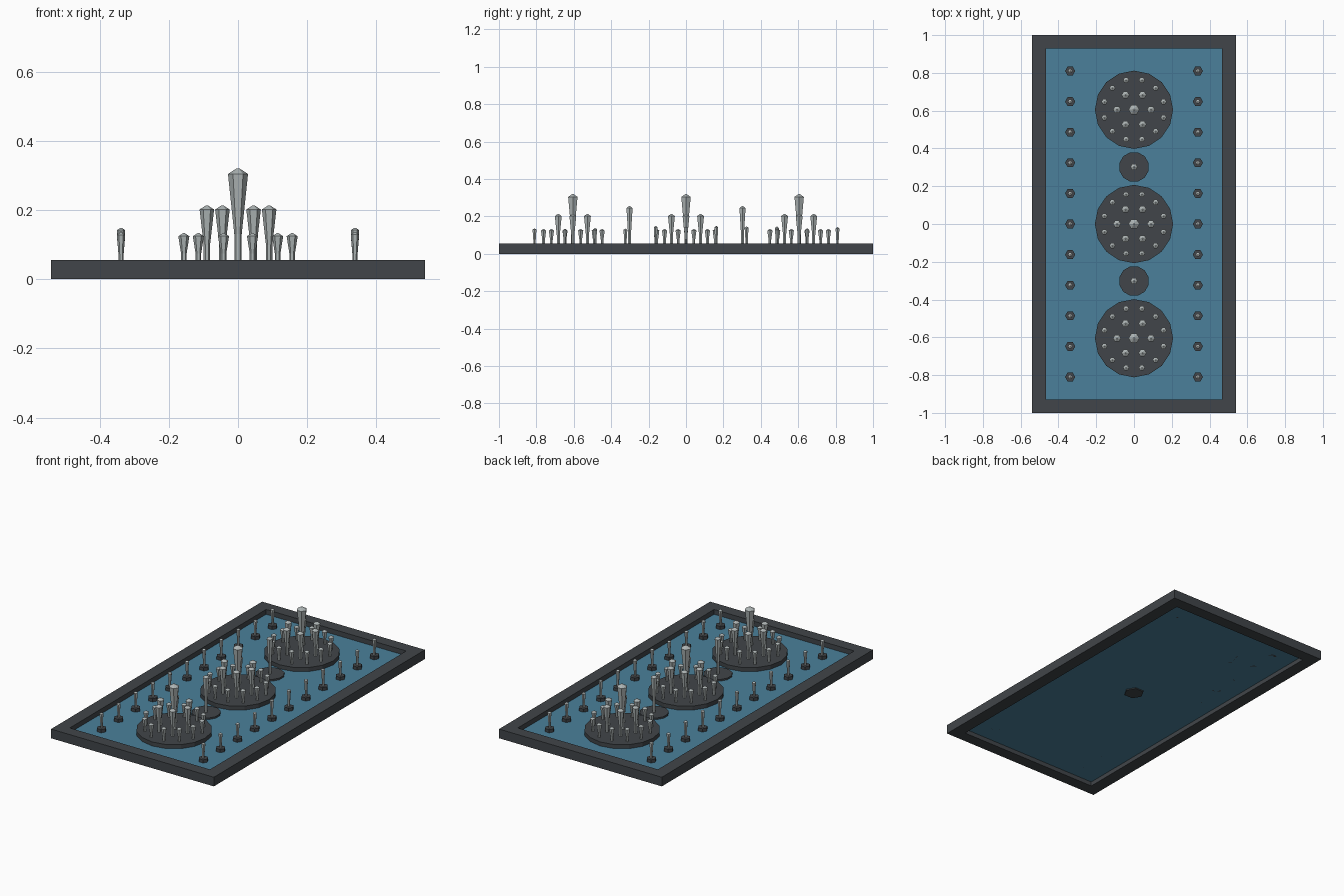
import bpy, bmesh, math, random

random.seed(4)
cube = bpy.data.objects.get("Cube")
if cube:
    bpy.data.objects.remove(cube, do_unlink=True)


def material(name, rgb):
    m = bpy.data.materials.new(name)
    m.use_nodes = True
    m.diffuse_color = (*rgb, 1)
    m.node_tree.nodes["Principled BSDF"].inputs["Base Color"].default_value = (*rgb, 1)
    return m


STONE = material("dark stone", (0.053, 0.060, 0.067))
WATER = material("pool blue", (0.069, 0.216, 0.325))
SPRAY = material("pale spray", (0.42, 0.46, 0.46))

FLOOR = 0.026   # pool water level
RIM = 0.055     # top of the surround


def finish(name, bm, mat):
    bmesh.ops.recalc_face_normals(bm, faces=bm.faces)
    mesh = bpy.data.meshes.new(name)
    bm.to_mesh(mesh)
    bm.free()
    mesh.materials.append(mat)
    obj = bpy.data.objects.new(name, mesh)
    bpy.context.collection.objects.link(obj)
    return obj


def lathe(bm, x, y, profile, sides, turn=0.0):
    """Faceted turned shape from (radius, height) pairs, closed at both ends."""
    rings = []
    for r, z in profile:
        rings.append([bm.verts.new((x + r * math.cos(turn + math.tau * i / sides),
                                    y + r * math.sin(turn + math.tau * i / sides), z))
                      for i in range(sides)])
    for a, b in zip(rings, rings[1:]):
        for i in range(sides):
            j = (i + 1) % sides
            bm.faces.new((a[i], a[j], b[j], b[i]))
    bm.faces.new(rings[0][::-1])
    bm.faces.new(rings[-1])


def jet(bm, x, y, base, top, radius, turn=0.0):
    """Narrow stem flaring upward to a low pointed cap."""
    h = top - base
    stem = 0.005 + radius * 0.2
    lathe(bm, x, y, [(stem, base), (stem, base + 0.3 * h),
                     (radius, top - 0.55 * radius), (radius * 0.15, top)], 6, turn)


# Rectangular surround
bm = bmesh.new()
loops = []
for hx, hy, z in ((0.54, 1, 0), (0.54, 1, RIM), (0.465, 0.93, RIM), (0.465, 0.93, 0)):
    loops.append([bm.verts.new((sx * hx, sy * hy, z))
                  for sx, sy in ((-1, -1), (1, -1), (1, 1), (-1, 1))])
for k in range(4):
    a, b = loops[k], loops[(k + 1) % 4]
    for i in range(4):
        j = (i + 1) % 4
        bm.faces.new((a[i], a[j], b[j], b[i]))
finish("pool_surround", bm, STONE)

# Water sheet
bm = bmesh.new()
bm.faces.new([bm.verts.new((sx * 0.465, sy * 0.93, FLOOR))
              for sx, sy in ((-1, -1), (1, -1), (1, 1), (-1, 1))])
finish("water_surface", bm, WATER)

# Drain under the middle of the pool
bm = bmesh.new()
lathe(bm, 0, 0, [(0.056, FLOOR - 0.006), (0.056, FLOOR + 0.004)], 6)
finish("drain", bm, STONE)

# Three large platforms with rings of jets
for label, cy in (("front", -0.605), ("middle", 0), ("back", 0.605)):
    bm = bmesh.new()
    lathe(bm, 0, cy, [(0.207, FLOOR), (0.207, 0.05)], 16)
    finish(label + "_platform", bm, STONE)
    bm = bmesh.new()
    jet(bm, 0, cy, 0.05, 0.32, 0.029)
    for count, ring, top, radius, start in ((6, 0.09, 0.213, 0.021, 0),
                                            (12, 0.162, 0.133, 0.016, math.pi / 12)):
        for i in range(count):
            a = start + math.tau * i / count
            jet(bm, ring * math.cos(a), cy + ring * math.sin(a), 0.05, top, radius)
    finish(label + "_jets", bm, SPRAY)

# Two small platforms with single jets
for label, cy in (("front", -0.302), ("back", 0.302)):
    bm = bmesh.new()
    lathe(bm, 0, cy, [(0.08, FLOOR), (0.08, 0.036)], 12, math.pi / 12)
    finish(label + "_small_platform", bm, STONE)
    bm = bmesh.new()
    jet(bm, 0, cy, 0.036, 0.255, 0.019)
    finish(label + "_single_jet", bm, SPRAY)

# Rows of small jets on hexagonal nozzles along both sides
for label, x in (("right", -0.338), ("left", 0.338)):
    nozzles, jets = bmesh.new(), bmesh.new()
    for i in range(-5, 6):
        y = i * 0.162
        lathe(nozzles, x, y, [(0.027, FLOOR), (0.027, 0.045)], 6)
        jet(jets, x, y, 0.045, random.uniform(0.13, 0.15), 0.012)
    finish(label + "_nozzles", nozzles, STONE)
    finish(label + "_row_jets", jets, SPRAY)
